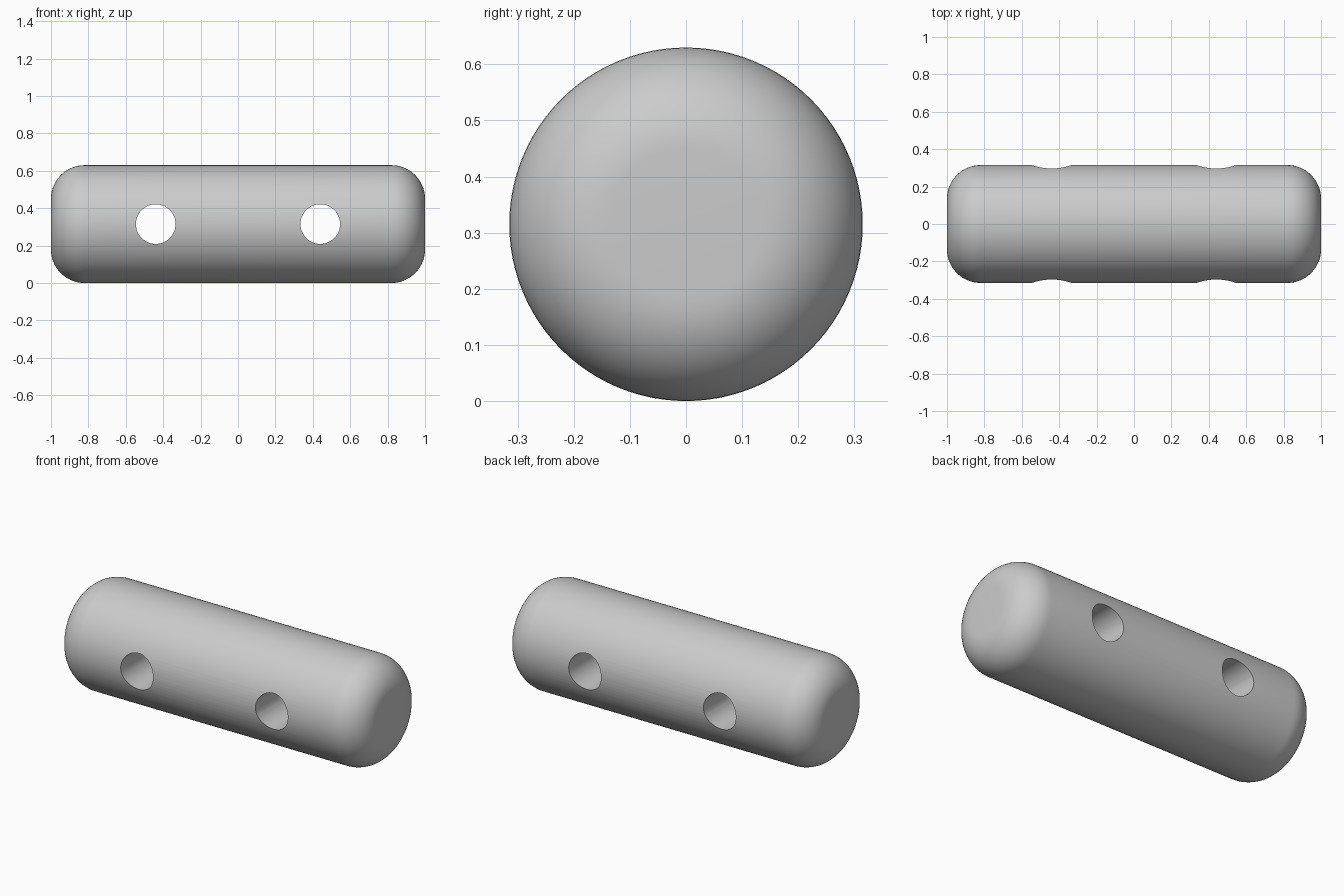
import bpy, bmesh
from math import pi, sin, cos
from mathutils import Vector, Matrix

if "Cube" in bpy.data.objects:
    bpy.data.objects.remove(bpy.data.objects["Cube"])

R, HALF, FILLET = 0.315, 1.0, 0.18
HOLE_R, HOLE_X = 0.106, 0.44
SEGMENTS, ARC_STEPS = 96, 14

# Half outline of the rod: flat ends joined to the side by round fillets
arc = [(HALF - FILLET + FILLET * cos(a), R - FILLET + FILLET * sin(a))
       for a in (pi / 2 * i / ARC_STEPS for i in range(ARC_STEPS + 1))]
profile = [(HALF, 0)] + arc
profile += [(-x, r) for x, r in reversed(profile)]

# Rod body, turned around the x axis
bm = bmesh.new()
verts = [bm.verts.new((x, 0, r)) for x, r in profile]
edges = [bm.edges.new(pair) for pair in zip(verts, verts[1:])]
bmesh.ops.spin(bm, geom=verts + edges, cent=(0, 0, 0), axis=(1, 0, 0),
               angle=2 * pi, steps=SEGMENTS)
bmesh.ops.remove_doubles(bm, verts=bm.verts, dist=1e-5)
bmesh.ops.recalc_face_normals(bm, faces=bm.faces)
mesh = bpy.data.meshes.new("rounded_rod")
bm.to_mesh(mesh)
bm.free()
rod = bpy.data.objects.new("rounded_rod", mesh)
bpy.context.collection.objects.link(rod)
rod.location.z = R
bpy.context.view_layer.update()


# Cross holes drilled from front to back
def drill(name, x):
    bpy.ops.mesh.primitive_cylinder_add(vertices=48, radius=HOLE_R, depth=1,
                                        location=(x, 0, R), rotation=(pi / 2, 0, 0))
    cutter = bpy.context.object
    cutter.name = name
    cutter.hide_render = True
    mod = rod.modifiers.new(name, 'BOOLEAN')
    mod.operation = 'DIFFERENCE'
    mod.solver = 'EXACT'
    mod.object = cutter
    bpy.ops.object.select_all(action='DESELECT')
    bpy.context.view_layer.objects.active = rod
    rod.select_set(True)
    bpy.ops.object.modifier_apply(modifier=mod.name)
    bpy.data.objects.remove(cutter)


drill("left_hole_cutter", -HOLE_X)
drill("right_hole_cutter", HOLE_X)

# Smooth surface with crisp hole rims
bpy.ops.object.shade_smooth_by_angle(angle=pi / 6)
